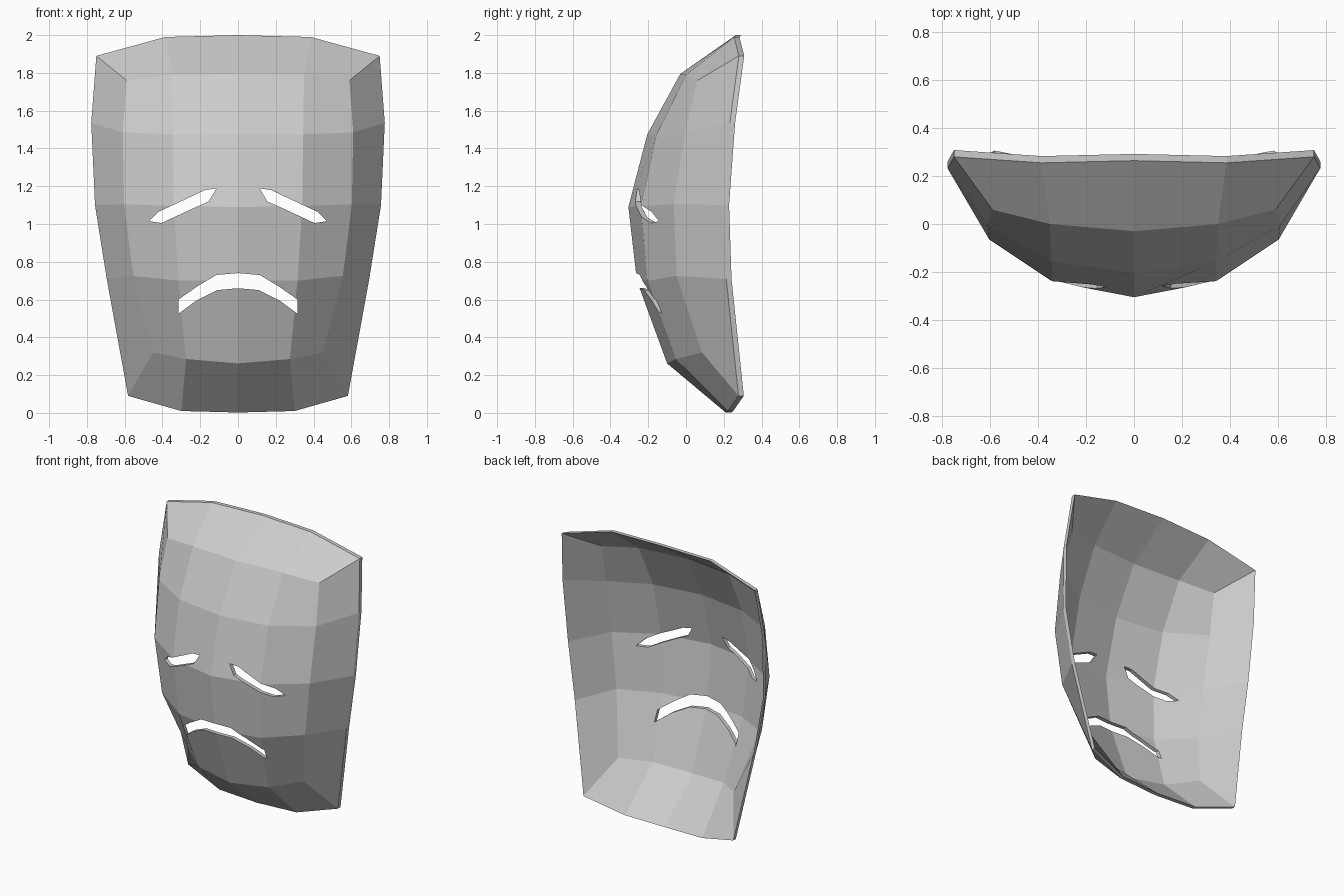
import bpy, bmesh

if "Cube" in bpy.data.objects:
    bpy.data.objects.remove(bpy.data.objects["Cube"])

WALL = 0.028

# Right half of the face, rows top to bottom, each from centre line to cheek
FACE = [
    [(0, -0.03, 1.795), (0.35, -0.0, 1.79), (0.59, 0.06, 1.76)],
    [(0, -0.205, 1.475), (0.345, -0.155, 1.475), (0.61, -0.005, 1.485)],
    [(0, -0.305, 1.09), (0.34, -0.24, 1.095), (0.603, -0.065, 1.105)],
    [(0, -0.26, 0.70), (0.315, -0.205, 0.70), (0.555, -0.05, 0.725)],
    [(0, -0.10, 0.262), (0.275, -0.055, 0.285), (0.45, 0.085, 0.32)],
]
# Rim, from top centre round the side to bottom centre
RIM = [(0, 0.264, 2.0), (0.385, 0.255, 1.99), (0.75, 0.28, 1.89),
       (0.777, 0.232, 1.535), (0.757, 0.2, 1.10), (0.695, 0.213, 0.71),
       (0.582, 0.278, 0.09), (0.3, 0.222, 0.01), (0, 0.21, 0.002)]
EYE = [(0.115, 1.188), (0.175, 1.18), (0.28, 1.13), (0.42, 1.065),
       (0.47, 1.015), (0.405, 1.005), (0.255, 1.075), (0.155, 1.12)]
MOUTH = [(0, 0.74), (0.115, 0.73), (0.215, 0.67), (0.315, 0.60),
         (0.315, 0.525), (0.22, 0.595), (0.11, 0.65), (0, 0.66)]


def flip(p):
    return (-p[0],) + tuple(p[1:])


def finish(bm, name):
    bmesh.ops.recalc_face_normals(bm, faces=bm.faces)
    mesh = bpy.data.meshes.new(name)
    bm.to_mesh(mesh)
    bm.free()
    obj = bpy.data.objects.new(name, mesh)
    bpy.context.collection.objects.link(obj)
    return obj


def cutter(name, outline):
    bm = bmesh.new()
    face = bm.faces.new([bm.verts.new((x, -0.6, z)) for x, z in outline])
    ext = bmesh.ops.extrude_face_region(bm, geom=[face], use_keep_orig=True)
    verts = [v for v in ext["geom"] if isinstance(v, bmesh.types.BMVert)]
    bmesh.ops.translate(bm, verts=verts, vec=(0, 0.75, 0))
    obj = finish(bm, name)
    obj.hide_render = True
    return obj


# Outer skin: 4x4 face grid plus a strip of quads out to the rim
bm = bmesh.new()
grid = [[bm.verts.new(p) for p in [flip(r[2]), flip(r[1])] + r] for r in FACE]
for a, b in zip(grid, grid[1:]):
    for i in range(4):
        bm.faces.new((a[i], b[i], b[i + 1], a[i + 1]))
rim = [bm.verts.new(p) for p in RIM + [flip(p) for p in RIM[-2:0:-1]]]
border = (grid[0][2:] + [grid[j][4] for j in (1, 2, 3)] + grid[4][::-1]
          + [grid[j][0] for j in (3, 2, 1)] + grid[0][:2])
for i in range(16):
    k = (i + 1) % 16
    bm.faces.new((border[i], border[k], rim[k], rim[i]))

# Inner skin and rim wall, pushed straight back
ext = bmesh.ops.extrude_face_region(bm, geom=bm.faces[:], use_keep_orig=True)
bmesh.ops.translate(bm, vec=(0, WALL, 0),
                    verts=[v for v in ext["geom"] if isinstance(v, bmesh.types.BMVert)])
mask = finish(bm, "mask")

# Eye and mouth openings
cutters = [cutter("eye_cutter_right", EYE),
           cutter("eye_cutter_left", [flip(p) for p in EYE]),
           cutter("mouth_cutter", MOUTH + [flip(p) for p in MOUTH[-2:0:-1]])]
bpy.context.view_layer.objects.active = mask
for c in cutters:
    mod = mask.modifiers.new(c.name, "BOOLEAN")
    mod.operation = "DIFFERENCE"
    mod.solver = "EXACT"
    mod.object = c
    bpy.ops.object.modifier_apply(modifier=mod.name)
    bpy.data.objects.remove(c)
